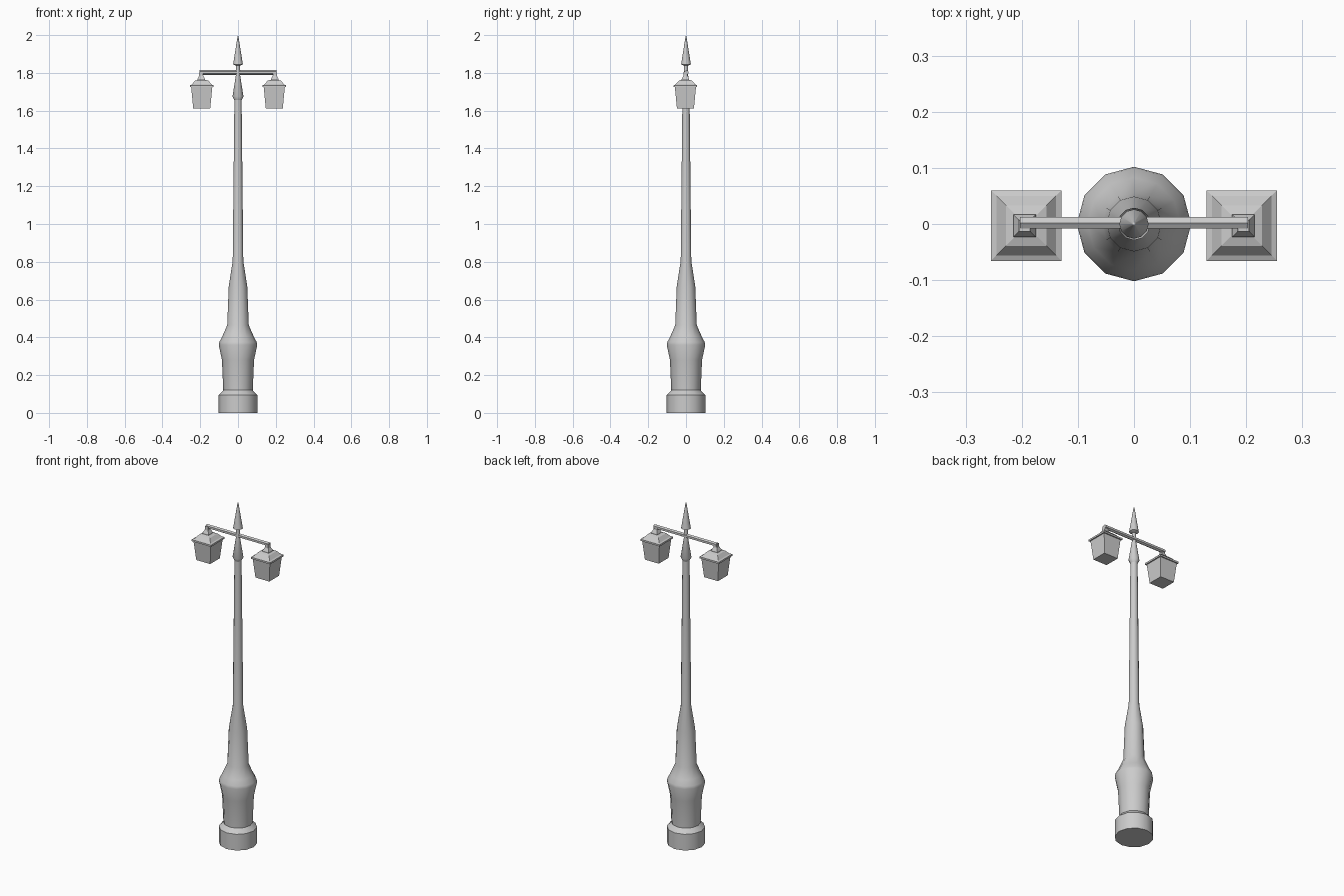
import bpy, bmesh, math

if "Cube" in bpy.data.objects:
    bpy.data.objects.remove(bpy.data.objects["Cube"])


def lathe(name, profile, sides, phase=0.0, loc=(0, 0, 0), smooth=True):
    """Closed solid from (radius, height) rings; radius 0 makes a point."""
    bm = bmesh.new()
    rings = []
    for r, z in profile:
        if r == 0:
            rings.append([bm.verts.new((0, 0, z))])
        else:
            rings.append([bm.verts.new((r * math.cos(phase + math.tau * i / sides),
                                        r * math.sin(phase + math.tau * i / sides), z))
                          for i in range(sides)])
    for a, b in zip(rings, rings[1:]):
        for i in range(sides):
            j = (i + 1) % sides
            if len(b) == 1:
                bm.faces.new((a[i], a[j], b[0]))
            else:
                bm.faces.new((a[i], a[j], b[j], b[i]))
    for ring in (rings[0], rings[-1]):
        if len(ring) > 1:
            bm.faces.new(ring)
    bmesh.ops.recalc_face_normals(bm, faces=bm.faces)
    mesh = bpy.data.meshes.new(name)
    bm.to_mesh(mesh)
    bm.free()
    ob = bpy.data.objects.new(name, mesh)
    ob.location = loc
    bpy.context.collection.objects.link(ob)
    if smooth:
        bpy.ops.object.select_all(action='DESELECT')
        bpy.context.view_layer.objects.active = ob
        ob.select_set(True)
        bpy.ops.object.shade_smooth_by_angle(angle=math.radians(35))
    return ob


def square(name, profile, loc):
    """Four-sided stack from (half width, height) rings."""
    return lathe(name, [(h * math.sqrt(2), z) for h, z in profile], 4,
                 math.pi / 4, loc, smooth=False)


# Tapered post with pedestal and shoulders
lathe("post", [(0.102, 0), (0.102, 0.095), (0.078, 0.12), (0.085, 0.28),
               (0.102, 0.36), (0.099, 0.375), (0.083, 0.405), (0.057, 0.465),
               (0.049, 0.67), (0.028, 0.805), (0.019, 1.665)], 12)

# Collar, stem and spear finial
lathe("collar", [(0.019, 1.655), (0.029, 1.675), (0.011, 1.79), (0.010, 1.85)], 12)
lathe("finial", [(0.010, 1.838), (0.026, 1.845), (0.0035, 1.985), (0, 2.0)], 12)

# Crossarm
arm = lathe("crossarm", [(0.012, -0.203), (0.012, 0.203)], 6, 0, (0, 0.002, 1.802), smooth=False)
arm.rotation_euler = (0, math.pi / 2, 0)

# Hanging lanterns
for side, s in (("left", -1), ("right", 1)):
    loc = (s * 0.192, -0.003, 0)
    square(side + "_lantern_glass", [(0.045, 1.612), (0.056, 1.727)], loc)
    square(side + "_lantern_roof", [(0.0625, 1.724), (0.0625, 1.734), (0.053, 1.738),
                                    (0.036, 1.758), (0.020, 1.763)], loc)
    square(side + "_lantern_hanger", [(0.020, 1.757), (0.020, 1.768), (0.011, 1.785),
                                      (0.010, 1.806)], (s * 0.195, -0.003, 0))
